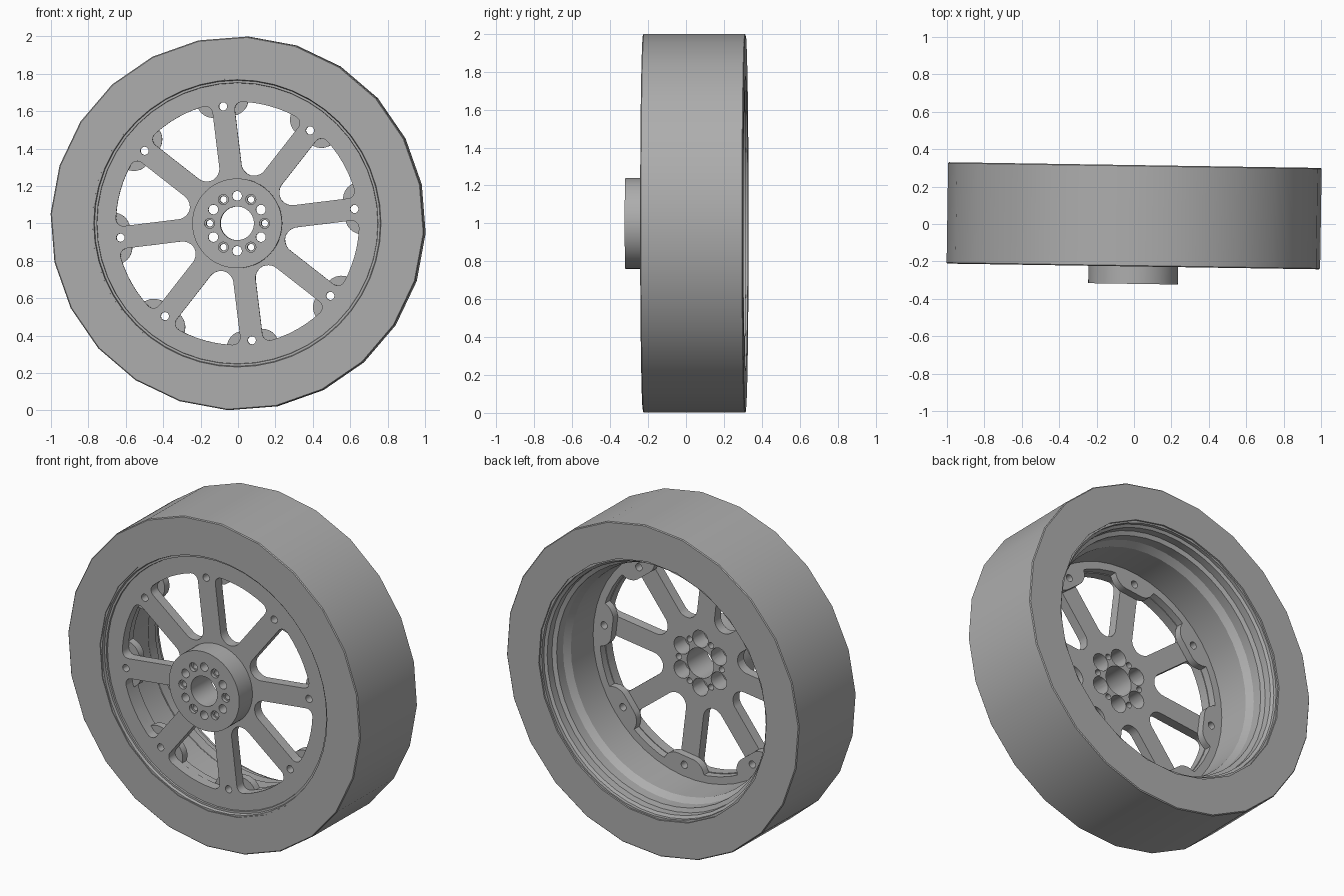
import bpy, bmesh, math
from mathutils import Matrix, Vector

if "Cube" in bpy.data.objects:
    bpy.data.objects.remove(bpy.data.objects["Cube"])

SPOKES = 8
PHASE = math.radians(7)
STEP = 2 * math.pi / SPOKES
FRONT, BACK = -0.195, -0.135      # faces of the spoke disc

grey = bpy.data.materials.new("plain grey")
grey.use_nodes = True
grey.diffuse_color = (0.42, 0.42, 0.42, 1)
grey.node_tree.nodes["Principled BSDF"].inputs["Base Color"].default_value = (0.42, 0.42, 0.42, 1)


def polar(r, a):
    return r * math.cos(a), r * math.sin(a)


def lathe(bm, profile, segments, centre=(0, 0), phase=0):
    """Turn a (radius, y) profile around the y axis; closed ring if no radius is zero."""
    rings = []
    for i in range(segments):
        ring = []
        for r, y in profile:
            x, z = polar(r, phase + 2 * math.pi * i / segments)
            ring.append(bm.verts.new((centre[0] + x, y, centre[1] + z)))
        rings.append(ring)
    n = len(profile)
    for i in range(segments):
        a, b = rings[i], rings[(i + 1) % segments]
        for j in range(n):
            k = (j + 1) % n
            bm.faces.new((a[j], a[k], b[k], b[j]))
    bmesh.ops.remove_doubles(bm, verts=[v for r in rings for v in r], dist=1e-5)


def pin(bm, sections, centre, segments=16):
    """Solid stepped pin for drilling, from (radius, y) sections."""
    pts = [(0, sections[0][1])] + sections + [(0, sections[-1][1])]
    rows = []
    for r, y in sections:
        rows.append([bm.verts.new((centre[0] + polar(r, 2 * math.pi * i / segments)[0], y,
                                   centre[1] + polar(r, 2 * math.pi * i / segments)[1]))
                     for i in range(segments)])
    for a, b in zip(rows, rows[1:]):
        for i in range(segments):
            k = (i + 1) % segments
            bm.faces.new((a[i], a[k], b[k], b[i]))
    bm.faces.new(rows[0])
    bm.faces.new(rows[-1])


def prism(bm, points, y0, y1, rounded, radius):
    """Extrude an outline along y, rounding the listed corners."""
    part = bmesh.new()
    verts = [part.verts.new((x, y0, z)) for x, z in points]
    part.faces.new(verts)
    bmesh.ops.bevel(part, geom=[verts[i] for i in rounded], offset=radius, segments=6,
                    profile=0.5, affect='VERTICES', clamp_overlap=True)
    out = bmesh.ops.extrude_face_region(part, geom=part.faces[:])
    moved = [g for g in out["geom"] if isinstance(g, bmesh.types.BMVert)]
    bmesh.ops.translate(part, verts=moved, vec=(0, y1 - y0, 0))
    mesh = bpy.data.meshes.new("temporary")
    part.to_mesh(mesh)
    part.free()
    bm.from_mesh(mesh)
    bpy.data.meshes.remove(mesh)


def make(name, bm):
    bmesh.ops.recalc_face_normals(bm, faces=bm.faces)
    mesh = bpy.data.meshes.new(name)
    bm.to_mesh(mesh)
    bm.free()
    obj = bpy.data.objects.new(name, mesh)
    bpy.context.collection.objects.link(obj)
    mesh.materials.append(grey)
    return obj


def combine(obj, other, operation):
    bpy.context.view_layer.objects.active = obj
    mod = obj.modifiers.new("combine", 'BOOLEAN')
    mod.operation, mod.solver, mod.object = operation, 'EXACT', other
    bpy.ops.object.modifier_apply(modifier=mod.name)
    bpy.data.objects.remove(other)


# Tyre
bm = bmesh.new()
lathe(bm, [(0.78, -0.227), (0.995, -0.227), (1, -0.222), (1, 0.31), (0.995, 0.315), (0.78, 0.315)],
      24, phase=math.radians(12))
tyre = make("tyre", bm)

# Rim barrel with stepped lips
bm = bmesh.new()
lathe(bm, [(0.785, -0.222), (0.768, -0.222), (0.764, -0.205), (0.752, -0.205), (0.748, -0.18),
           (0.7, BACK), (0.7, 0.12), (0.725, 0.16), (0.725, 0.22), (0.75, 0.23),
           (0.75, 0.275), (0.766, 0.285), (0.766, 0.305), (0.785, 0.305)], 48)
rim = make("rim_barrel", bm)

# Spoke disc and hub
bm = bmesh.new()
lathe(bm, [(0.09, -0.32), (0.24, -0.32), (0.24, FRONT), (0.752, FRONT), (0.752, BACK), (0.09, BACK)], 48)
disc = make("spoke_disc_and_hub", bm)

# Mounting flange behind the disc
bm = bmesh.new()
lathe(bm, [(0.655, BACK), (0.71, BACK), (0.71, -0.09), (0.655, -0.09)], 48)
flange = make("mounting_flange", bm)

# Window cutters, pads and bolt drills
windows, pads, drills = bmesh.new(), bmesh.new(), bmesh.new()
half = 0.06


def spoke_edge(r, side, angle):
    """Point at radius r on one edge of the spoke at the given angle."""
    return polar(r, angle + side * math.asin(half / r))


for i in range(SPOKES):
    a = PHASE + i * STEP
    b = a + STEP
    lo, hi = a + math.asin(half / 0.65), b - math.asin(half / 0.65)
    arc = [polar(0.65, lo + (hi - lo) * k / 8) for k in range(9)]
    outline = [spoke_edge(0.27, -1, b), spoke_edge(0.27, 1, a)] + arc
    prism(windows, outline, FRONT - 0.05, BACK + 0.02, (0, 1, 2, len(outline) - 1), 0.045)
    rot = Matrix.Rotation(a, 2)
    pad = [rot @ Vector(p) for p in ((0.69, -0.16), (0.655, -0.145), (0.575, -0.105),
                                     (0.575, 0.105), (0.655, 0.145), (0.69, 0.16))]
    prism(pads, pad, BACK, -0.09, (2, 3), 0.05)
    pin(drills, [(0.022, -0.4), (0.022, 0)], polar(0.63, a))

combine(flange, make("pads", pads), 'UNION')
combine(disc, make("windows", windows), 'DIFFERENCE')
for target in (disc, flange):
    copy = make("drills", drills.copy())
    combine(target, copy, 'DIFFERENCE')
drills.free()

# Hub bolt holes: alternating countersunk and rear-counterbored
holes = bmesh.new()
for i in range(12):
    centre = polar(0.147, i * math.pi / 6)
    if i % 2:
        pin(holes, [(0.026, -0.4), (0.026, -0.24), (0.053, -0.24), (0.053, 0)], centre)
    else:
        pin(holes, [(0.027, -0.4), (0.027, -0.3), (0.018, -0.3), (0.018, 0)], centre)
combine(disc, make("holes", holes), 'DIFFERENCE')

# Stand the wheel up with its slight turn
place = Matrix.Translation((0, 0, 1)) @ Matrix.Rotation(math.radians(-0.88), 4, 'Z')
bpy.ops.object.select_all(action='DESELECT')
for obj in (tyre, rim, disc, flange):
    obj.data.transform(place)
    obj.select_set(True)
bpy.context.view_layer.objects.active = tyre
bpy.ops.object.shade_smooth_by_angle(angle=math.radians(30))
